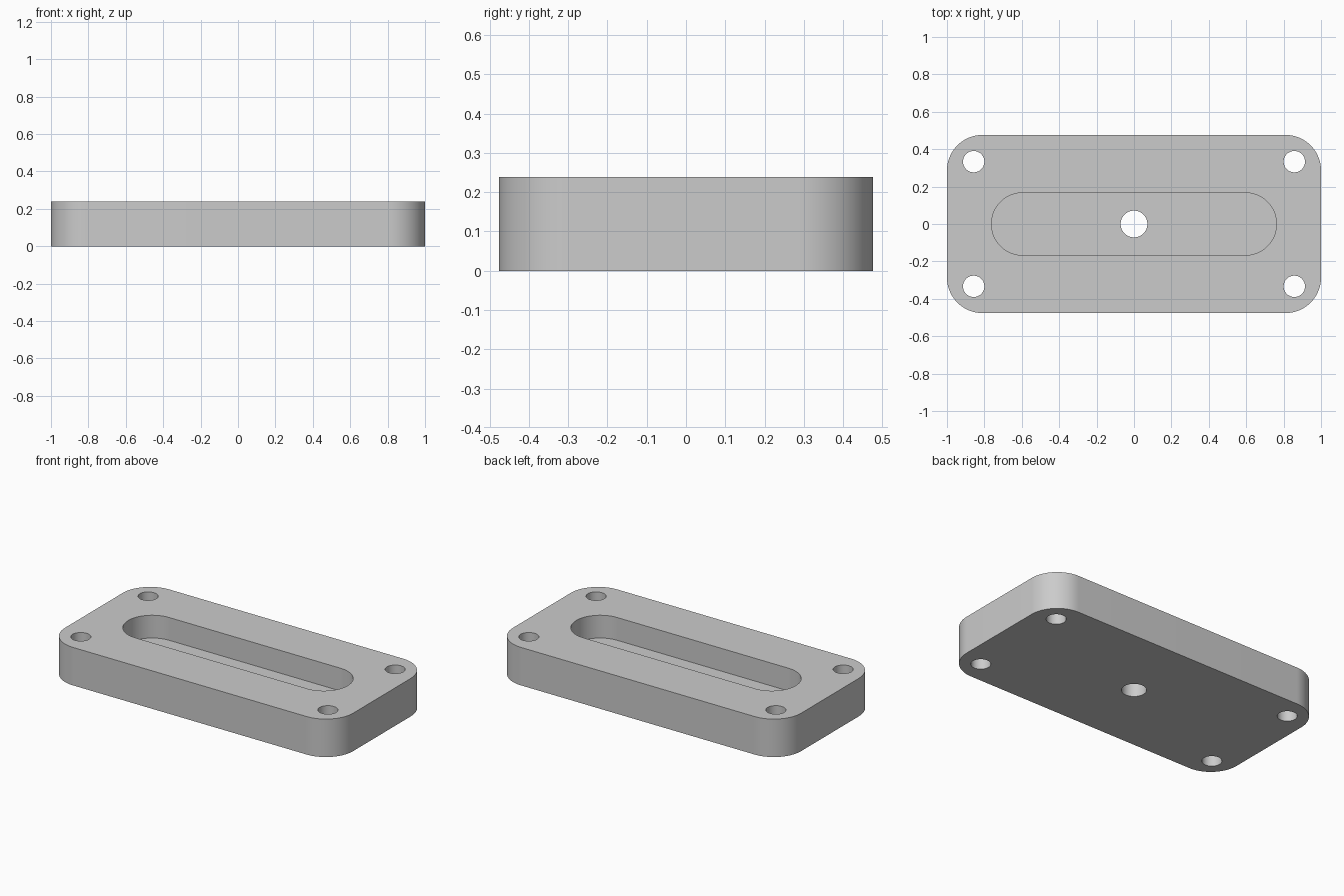
import bpy, bmesh, math

cube = bpy.data.objects.get("Cube")
if cube:
    bpy.data.objects.remove(cube, do_unlink=True)

UNIT = 2 / 84              # the plate is 84 x 40 x 10 units
HALF_X, HALF_Y, HEIGHT = 42 * UNIT, 20 * UNIT, 10 * UNIT
FLOOR = 4 * UNIT           # height of the slot floor
OVER = 0.05                # how far cutters poke out

grey = bpy.data.materials.new("light_grey")
grey.use_nodes = True
colour = (0.6, 0.6, 0.6, 1)
grey.diffuse_color = colour
grey.node_tree.nodes["Principled BSDF"].inputs["Base Color"].default_value = colour


def rounded_prism(name, hx, hy, r, z0, z1, centre=(0, 0), steps=24):
    """Vertical prism with a rounded rectangle outline (a circle if hx = hy = r)."""
    bm = bmesh.new()
    outline = []
    for i, (sx, sy) in enumerate([(1, 1), (-1, 1), (-1, -1), (1, -1)]):
        for k in range(steps + 1):
            a = (i + k / steps) * math.pi / 2
            outline.append(bm.verts.new((centre[0] + sx * (hx - r) + r * math.cos(a),
                                         centre[1] + sy * (hy - r) + r * math.sin(a), z0)))
    bmesh.ops.remove_doubles(bm, verts=outline, dist=1e-5)
    bmesh.ops.contextual_create(bm, geom=bm.verts[:])
    top = bmesh.ops.extrude_face_region(bm, geom=bm.faces[:])["geom"]
    bmesh.ops.translate(bm, vec=(0, 0, z1 - z0),
                        verts=[v for v in top if isinstance(v, bmesh.types.BMVert)])
    bmesh.ops.recalc_face_normals(bm, faces=bm.faces[:])
    mesh = bpy.data.meshes.new(name)
    bm.to_mesh(mesh)
    bm.free()
    mesh.materials.append(grey)
    obj = bpy.data.objects.new(name, mesh)
    bpy.context.collection.objects.link(obj)
    return obj


def hole(name, x, y, r):
    return rounded_prism(name, r, r, r, -OVER, HEIGHT + OVER, (x, y), 12)


# Plate body with rounded corners
plate = rounded_prism("mounting_plate", HALF_X, HALF_Y, 8 * UNIT, 0, HEIGHT)

# Cutters: blind slot, centre hole and four corner holes
cutters = [rounded_prism("slot_cutter", 32 * UNIT, 7 * UNIT, 7 * UNIT, FLOOR, HEIGHT + OVER),
           hole("centre_hole_cutter", 0, 0, 3 * UNIT)]
for sx in (-1, 1):
    for sy in (-1, 1):
        cutters.append(hole("corner_hole_cutter", sx * (HALF_X - 6 * UNIT),
                            sy * (HALF_Y - 6 * UNIT), 2.4 * UNIT))

# Cut the plate, then discard the cutters
bpy.ops.object.select_all(action="DESELECT")
bpy.context.view_layer.objects.active = plate
plate.select_set(True)
for cutter in cutters:
    cutter.hide_render = True
    cut = plate.modifiers.new(cutter.name, "BOOLEAN")
    cut.operation = "DIFFERENCE"
    cut.solver = "EXACT"
    cut.object = cutter
    bpy.ops.object.modifier_apply(modifier=cut.name)
    bpy.data.objects.remove(cutter, do_unlink=True)

# Smooth round walls, sharp rims
bpy.ops.object.shade_smooth_by_angle(angle=math.radians(30))
